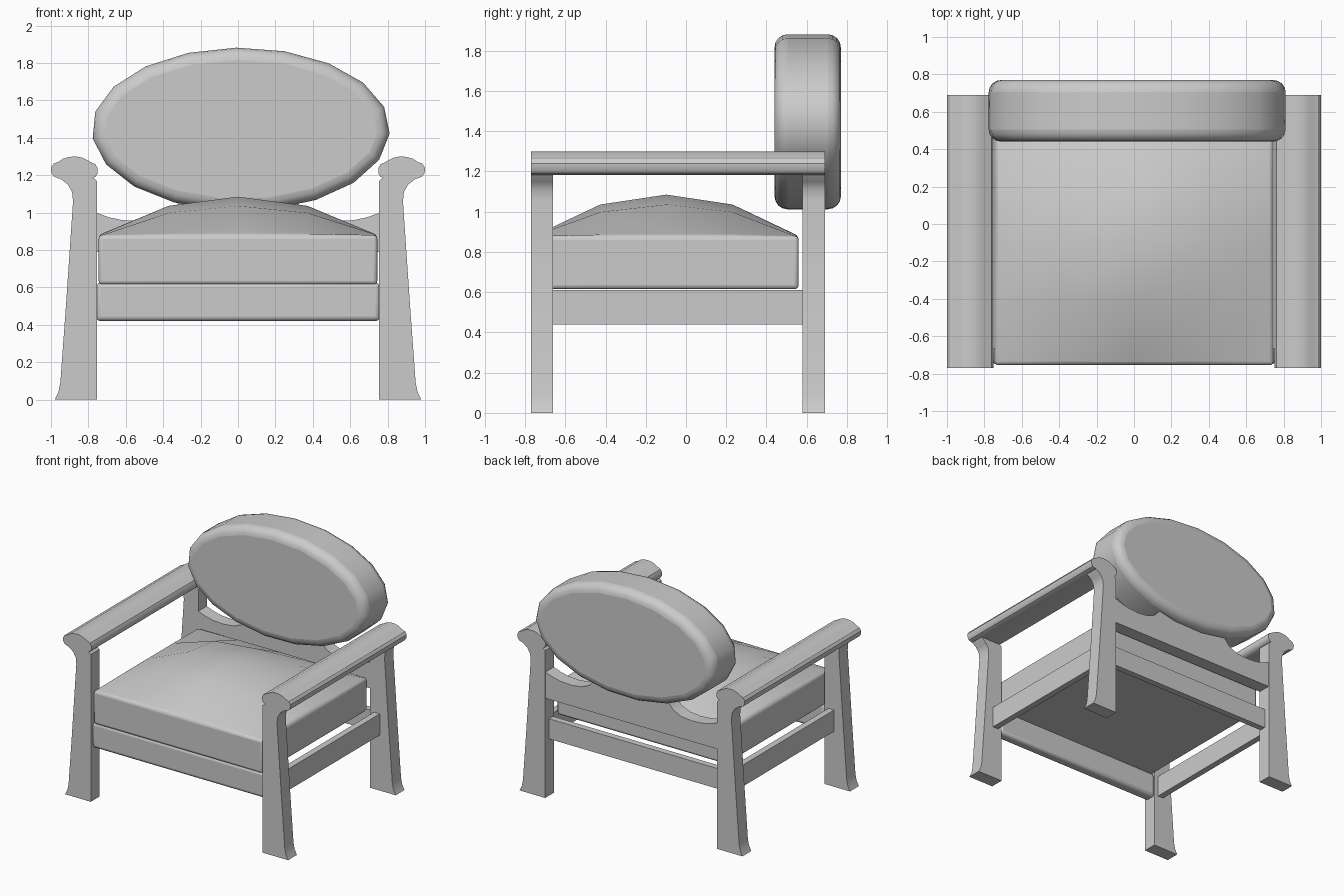
import bpy, bmesh, math

if "Cube" in bpy.data.objects:
    bpy.data.objects.remove(bpy.data.objects["Cube"])


def finish(name, bm, bevel=0.0, segments=3, mirror=False, angle=35):
    bmesh.ops.recalc_face_normals(bm, faces=bm.faces)
    me = bpy.data.meshes.new(name)
    bm.to_mesh(me)
    bm.free()
    ob = bpy.data.objects.new(name, me)
    bpy.context.collection.objects.link(ob)
    bpy.ops.object.select_all(action='DESELECT')
    bpy.context.view_layer.objects.active = ob
    ob.select_set(True)
    bpy.ops.object.shade_smooth_by_angle(angle=math.radians(angle))
    if bevel:
        m = ob.modifiers.new("Bevel", 'BEVEL')
        m.width, m.segments = bevel, segments
        m.limit_method, m.angle_limit = 'ANGLE', math.radians(50)
    if mirror:
        m = ob.modifiers.new("Mirror", 'MIRROR')
        m.use_mirror_merge = False
    return ob


def prism(name, pts, y0, y1, **kw):
    """Extrude an x-z outline along y."""
    bm = bmesh.new()
    face = bm.faces.new([bm.verts.new((x, y0, z)) for x, z in pts])
    ext = bmesh.ops.extrude_face_region(bm, geom=[face])
    for v in ext['geom']:
        if isinstance(v, bmesh.types.BMVert):
            v.co.y = y1
    return finish(name, bm, **kw)


def box(name, x0, x1, y0, y1, z0, z1, **kw):
    return prism(name, [(x0, z0), (x1, z0), (x1, z1), (x0, z1)], y0, y1, **kw)


# Legs: straight inside, flared foot and flared top
leg = [(0.755, 0), (0.98, 0), (0.96, 0.04), (0.95, 0.09), (0.92, 0.5),
       (0.882, 1.06), (0.887, 1.11), (0.91, 1.15), (0.955, 1.185), (0.96, 1.2),
       (0.79, 1.2), (0.755, 1.17)]
prism("front_leg", leg, -0.77, -0.66, mirror=True)
prism("rear_leg", leg, 0.58, 0.69, mirror=True)

# Armrests with a raised crown
arm = [(0.785, 1.183), (0.96, 1.183), (0.985, 1.193), (0.998, 1.213), (1.0, 1.24),
       (0.985, 1.262), (0.958, 1.272), (0.935, 1.288), (0.9, 1.298), (0.865, 1.3),
       (0.83, 1.293), (0.8, 1.277), (0.785, 1.269), (0.762, 1.258), (0.75, 1.236),
       (0.75, 1.21), (0.762, 1.192)]
prism("armrest", arm, -0.77, 0.69, mirror=True)

# Seat frame rails
box("front_rail", -0.76, 0.76, -0.75, -0.66, 0.42, 0.625, bevel=0.025)
box("side_rail", 0.79, 0.84, -0.67, 0.59, 0.44, 0.61, mirror=True)
box("rear_rail", -0.76, 0.76, 0.59, 0.64, 0.45, 0.61)

# Upper back rail with a raised centre that carries the backrest
half = [(0.76, 1.0), (0.69, 0.975), (0.62, 0.96), (0.53, 0.955), (0.44, 0.965),
        (0.37, 0.995), (0.32, 1.05), (0.3, 1.1)]
rail = [(-0.76, 0.79), (0.76, 0.79)] + half + [(-x, z) for x, z in reversed(half)]
prism("back_support", rail, 0.58, 0.685)

# Seat cushion with a domed top
X, Y0, Y1, N = 0.745, -0.755, 0.56, 4
dome = [0, 0.76, 1, 0.76, 0]
bm = bmesh.new()
grid = [[bm.verts.new((-X + 2 * X * i / N, Y0 + (Y1 - Y0) * j / N,
                       0.88 + 0.205 * dome[i] * dome[j]))
         for j in range(N + 1)] for i in range(N + 1)]
for i in range(N):
    for j in range(N):
        bm.faces.new((grid[i][j], grid[i + 1][j], grid[i + 1][j + 1], grid[i][j + 1]))
ext = bmesh.ops.extrude_edge_only(bm, edges=[e for e in bm.edges if e.is_boundary])
for v in ext['geom']:
    if isinstance(v, bmesh.types.BMVert):
        v.co.z = 0.615
bmesh.ops.contextual_create(bm, geom=[e for e in bm.edges if e.is_boundary])
finish("seat_cushion", bm, bevel=0.02, angle=40)

# Oval backrest pad
oval = [(0.015 + 0.797 * math.cos(a), 1.445 + 0.437 * math.sin(a))
        for a in (math.radians(-3 + 360 * k / 19) for k in range(19))]
prism("backrest", oval, 0.44, 0.77, bevel=0.065, segments=4)
